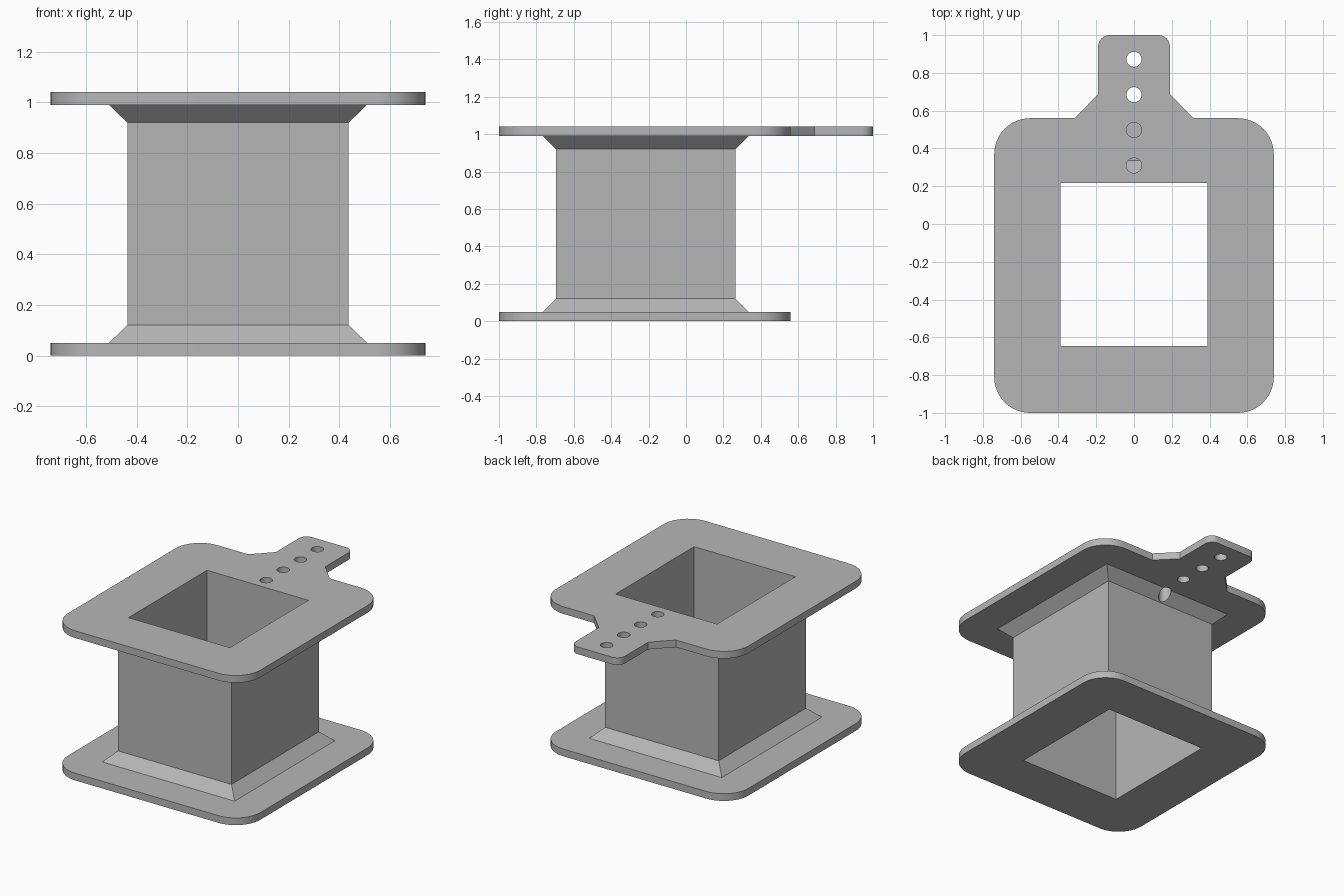
import bpy, bmesh
from math import radians, sin, cos, tan
from mathutils import Vector

default = bpy.data.objects.get("Cube")
if default:
    bpy.data.objects.remove(default, do_unlink=True)

# Main dimensions
FLANGE_T, HEIGHT = 0.05, 1.04
HALF_X, FRONT, BACK = 0.74, -1.0, 0.56
CORE_Y = -0.215

grey = bpy.data.materials.new("plain grey")
grey.use_nodes = True
grey.diffuse_color = (0.47, 0.47, 0.47, 1)
grey.node_tree.nodes["Principled BSDF"].inputs["Base Color"].default_value = grey.diffuse_color


def finish(name, bm):
    bmesh.ops.recalc_face_normals(bm, faces=bm.faces)
    mesh = bpy.data.meshes.new(name)
    bm.to_mesh(mesh)
    bm.free()
    mesh.materials.append(grey)
    obj = bpy.data.objects.new(name, mesh)
    bpy.context.collection.objects.link(obj)
    return obj


def loft(name, loops):
    """Closed solid through equal-length loops of 3D points."""
    bm = bmesh.new()
    rings = [[bm.verts.new(p) for p in loop] for loop in loops]
    for a, b in zip(rings, rings[1:]):
        for i in range(len(a)):
            j = (i + 1) % len(a)
            bm.faces.new((a[i], a[j], b[j], b[i]))
    bm.faces.new(rings[0])
    bm.faces.new(rings[-1])
    return finish(name, bm)


def prism(name, outline, z0, z1):
    return loft(name, [[(x, y, z) for x, y in outline] for z in (z0, z1)])


def rectangle(hx, hy, z):
    return [(sx * hx, CORE_Y + sy * hy, z) for sx, sy in ((-1, -1), (1, -1), (1, 1), (-1, 1))]


def arc(cx, cy, r, start, steps=12):
    """Quarter circle, anticlockwise from start degrees."""
    return [(cx + r * cos(radians(start + 90 * i / steps)),
             cy + r * sin(radians(start + 90 * i / steps))) for i in range(steps + 1)]


def mirrored(half):
    return half + [(-x, y) for x, y in reversed(half)]


def boolean(target, tool, operation):
    mod = target.modifiers.new(operation.title(), 'BOOLEAN')
    mod.operation, mod.solver, mod.object = operation, 'EXACT', tool
    bpy.context.view_layer.objects.active = target
    bpy.ops.object.modifier_apply(modifier=mod.name)
    bpy.data.objects.remove(tool, do_unlink=True)


# Flange outlines: right half, mirrored; the top one has a tapered tab
R, TAB_R, TAB_X = 0.19, 0.06, 0.19
corners = arc(HALF_X - R, FRONT + R, R, 270) + arc(HALF_X - R, BACK - R, R, 0)
tab = [(0.315, BACK), (TAB_X, 0.687)] + arc(TAB_X - TAB_R, 1 - TAB_R, TAB_R, 0, 8)

spool = prism("spool_body", mirrored(corners), 0, FLANGE_T)
top_flange = prism("top_flange", mirrored(corners + tab), HEIGHT - FLANGE_T, HEIGHT)

# Core column flaring out at both flanges
wide, narrow = (0.51, 0.55), (0.437, 0.48)
sections = [(wide, 0.02), (wide, FLANGE_T), (narrow, 0.12)]
sections += [(size, HEIGHT - z) for size, z in reversed(sections)]
core = loft("core", [rectangle(*size, z) for size, z in sections])

boolean(spool, core, 'UNION')
boolean(spool, top_flange, 'UNION')

# Square window through the whole body
window = loft("window_cutter", [rectangle(0.39, 0.431, z) for z in (-0.1, HEIGHT + 0.1)])
boolean(spool, window, 'DIFFERENCE')

# Row of holes through the tab and the upper flare
for y in (0.31, 0.498, 0.685, 0.872):
    circle = [p for k in range(4) for p in arc(0, y, 0.04, 90 * k, 8)[:-1]]
    boolean(spool, prism("hole_cutter", circle, 0.8, HEIGHT + 0.1), 'DIFFERENCE')

# Smooth rounded corners, sharp edges
bpy.ops.object.select_all(action='DESELECT')
spool.select_set(True)
bpy.context.view_layer.objects.active = spool
bpy.ops.object.shade_smooth_by_angle(angle=radians(25))
